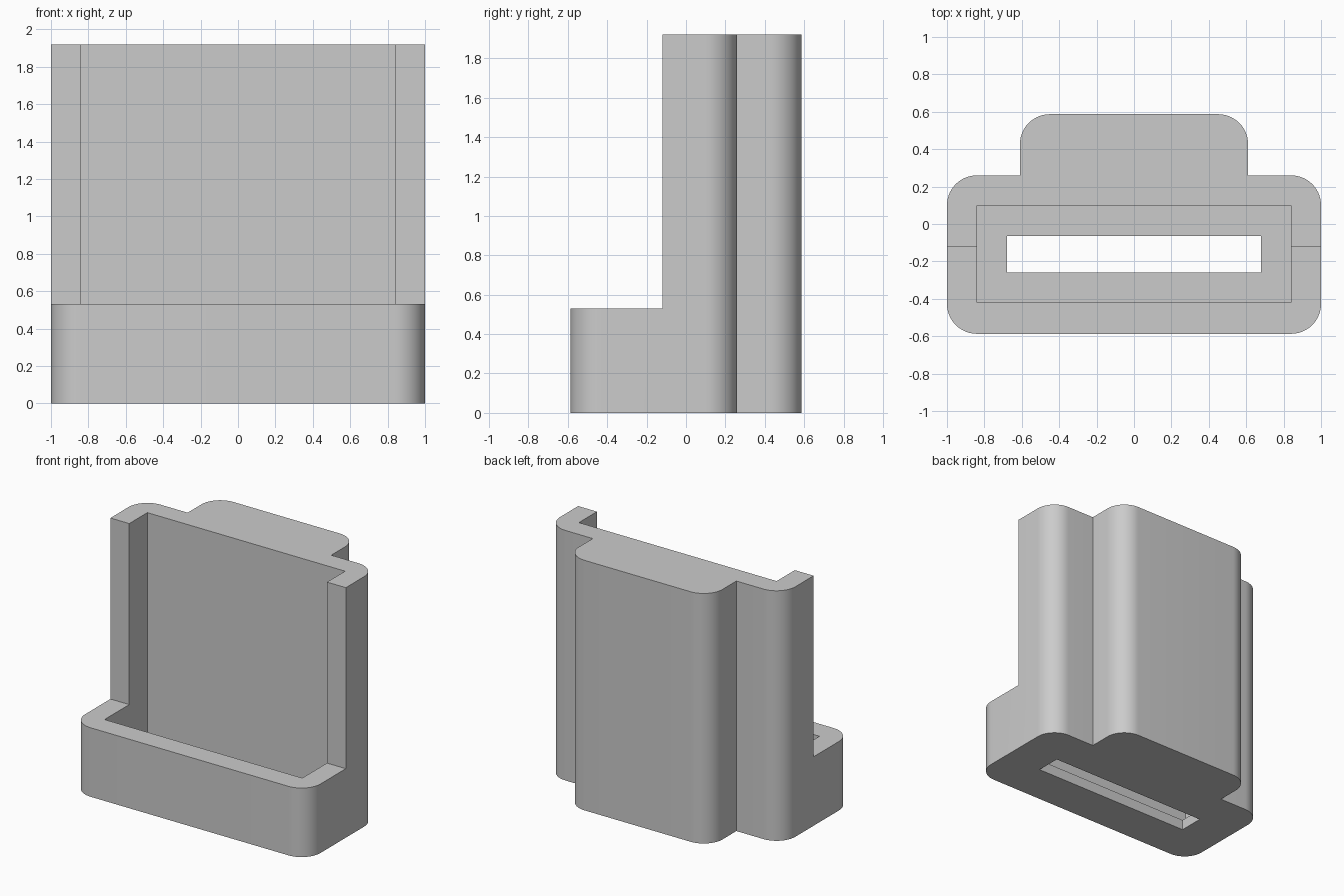
import bpy, bmesh
from math import sin, cos, pi

cube = bpy.data.objects.get("Cube")
if cube:
    bpy.data.objects.remove(cube, do_unlink=True)

HEIGHT, LIP, FLOOR = 1.92, 0.53, 0.08
WALL = 0.16          # wall thickness and corner radius
FRONT, SHOULDER, BACK = -0.587, 0.26, 0.587
STEP = -0.12         # where the tall shell drops to the low front lip

grey = bpy.data.materials.new("plain grey")
grey.use_nodes = True
colour = (0.6, 0.6, 0.6, 1)
grey.diffuse_color = colour
grey.node_tree.nodes["Principled BSDF"].inputs["Base Color"].default_value = colour


def prism(name, outline, z0, z1):
    """Extrude a counter-clockwise outline from z0 to z1."""
    bm = bmesh.new()
    base = bm.faces.new([bm.verts.new((x, y, z0)) for x, y in outline])
    top = bmesh.ops.extrude_face_region(bm, geom=[base])["geom"]
    verts = [v for v in top if isinstance(v, bmesh.types.BMVert)]
    bmesh.ops.translate(bm, verts=verts, vec=(0, 0, z1 - z0))
    bmesh.ops.recalc_face_normals(bm, faces=bm.faces)
    mesh = bpy.data.meshes.new(name)
    bm.to_mesh(mesh)
    bm.free()
    obj = bpy.data.objects.new(name, mesh)
    bpy.context.collection.objects.link(obj)
    obj.data.materials.append(grey)
    return obj


def box(name, x, y0, y1, z0, z1):
    return prism(name, [(-x, y0), (x, y0), (x, y1), (-x, y1)], z0, z1)


def arc(cx, cy, start, steps=14):
    """Quarter-circle corner."""
    angles = [start + pi / 2 * i / steps for i in range(steps + 1)]
    return [(cx + WALL * cos(a), cy + WALL * sin(a)) for a in angles]


# Right half of the outline: front corner, shoulder, rear block; then mirrored
half = arc(1 - WALL, FRONT + WALL, -pi / 2) + arc(1 - WALL, SHOULDER - WALL, 0)
half += [(0.61, SHOULDER)] + arc(0.61 - WALL, BACK - WALL, 0)
outline = half + [(-x, y) for x, y in reversed(half)]
holder = prism("holder_body", outline, 0, HEIGHT)

# Open front, inner pocket and through slot in the floor
cutters = [
    box("front_opening_cutter", 1.2, -1, STEP, LIP, 2.2),
    box("pocket_cutter", 0.84, -0.42, 0.10, FLOOR, 2.2),
    box("floor_slot_cutter", 0.68, -0.26, -0.065, -0.2, 0.3),
]
for cutter in cutters:
    cutter.hide_render = True
    mod = holder.modifiers.new(cutter.name, "BOOLEAN")
    mod.operation = "DIFFERENCE"
    mod.solver = "EXACT"
    mod.object = cutter

bpy.ops.object.select_all(action="DESELECT")
bpy.context.view_layer.objects.active = holder
holder.select_set(True)
for cutter in cutters:
    bpy.ops.object.modifier_apply(modifier=cutter.name)
    bpy.data.objects.remove(cutter, do_unlink=True)

# Smooth corners, crisp edges
bpy.ops.object.shade_smooth_by_angle()
